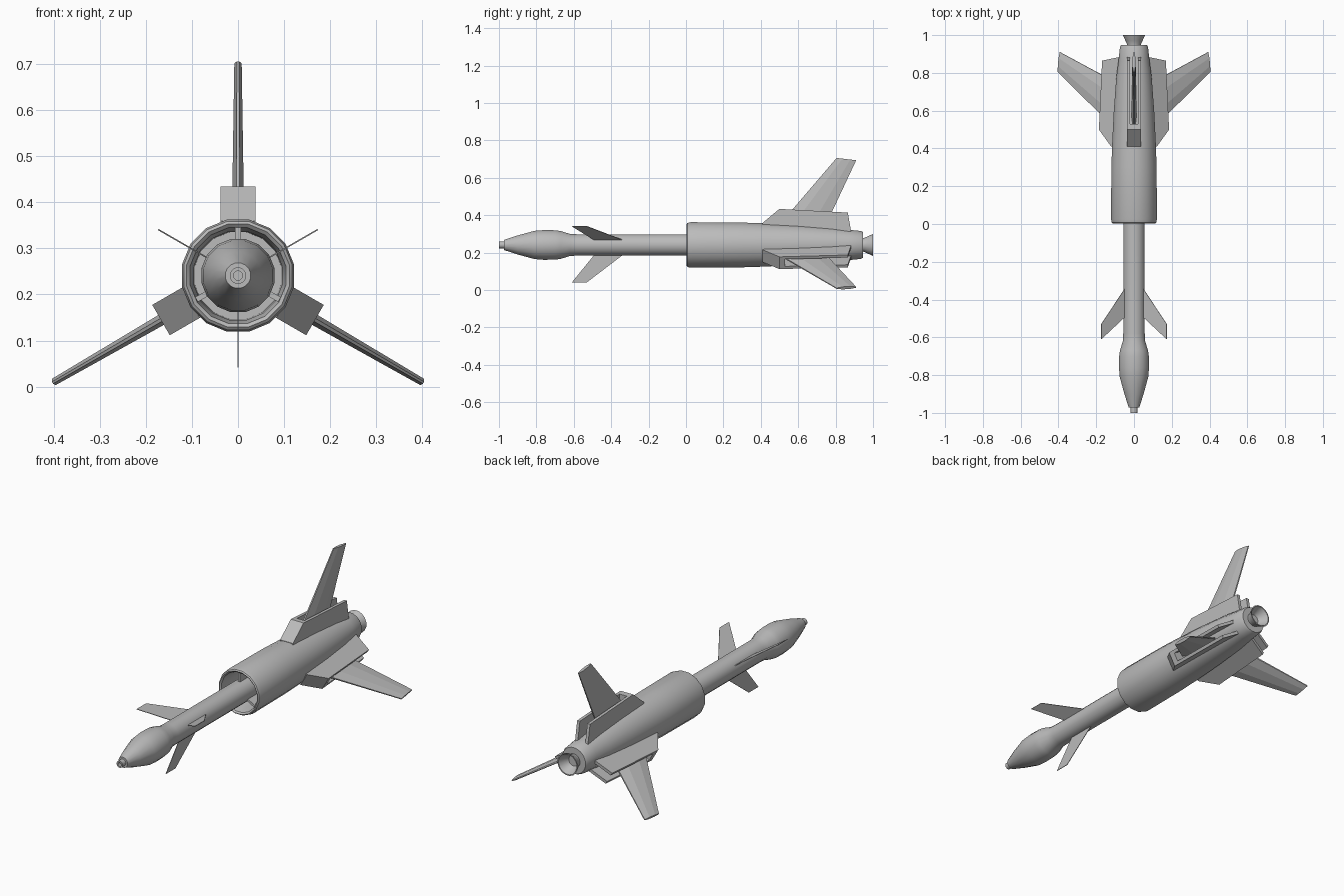
import bpy, bmesh, math
from mathutils import Matrix, Vector

AXIS_Z = 0.241
SIDES = 16

cube = bpy.data.objects.get("Cube")
if cube:
    bpy.data.objects.remove(cube, do_unlink=True)

grey = bpy.data.materials.new("plain_grey")
grey.use_nodes = True
colour = (0.5, 0.5, 0.5, 1)
grey.diffuse_color = colour
grey.node_tree.nodes["Principled BSDF"].inputs["Base Color"].default_value = colour


def finish(bm, name, smooth=None):
    """Turn a bmesh into an object on the body axis."""
    bmesh.ops.recalc_face_normals(bm, faces=bm.faces)
    mesh = bpy.data.meshes.new(name)
    bm.to_mesh(mesh)
    bm.free()
    mesh.materials.append(grey)
    ob = bpy.data.objects.new(name, mesh)
    ob.location.z = AXIS_Z
    bpy.context.collection.objects.link(ob)
    if smooth:
        bpy.ops.object.select_all(action='DESELECT')
        ob.select_set(True)
        bpy.context.view_layer.objects.active = ob
        bpy.ops.object.shade_smooth_by_angle(angle=math.radians(smooth))
    return ob


def lathe(name, profile, sides=SIDES, smooth=35):
    """Spin (y, radius) points round the body axis."""
    bm = bmesh.new()
    rings = []
    for y, r in profile:
        if r == 0:
            rings.append([bm.verts.new((0, y, 0))] * sides)
            continue
        angles = [math.tau * (i + 0.5) / sides for i in range(sides)]
        rings.append([bm.verts.new((r * math.cos(a), y, r * math.sin(a))) for a in angles])
    for a, b in zip(rings, rings[1:]):
        for i in range(sides):
            j = (i + 1) % sides
            bm.faces.new(list(dict.fromkeys((a[i], a[j], b[j], b[i]))))
    return finish(bm, name, smooth)


def plate(bm, outline, x0, x1):
    """Extrude a (y, radius) outline from x0 to x1."""
    face = bm.faces.new([bm.verts.new((x0, y, r)) for y, r in outline])
    out = bmesh.ops.extrude_face_region(bm, geom=[face])
    verts = [v for v in out["geom"] if isinstance(v, bmesh.types.BMVert)]
    bmesh.ops.translate(bm, verts=verts, vec=Vector((x1 - x0, 0, 0)))


def place(bm, name, angle):
    """Swing an upright part round the body axis."""
    bmesh.ops.rotate(bm, verts=bm.verts, cent=(0, 0, 0),
                     matrix=Matrix.Rotation(math.radians(angle), 3, 'Y'))
    finish(bm, name)


def pylon(name, angle):
    bm = bmesh.new()
    # Solid sloping front block
    plate(bm, [(0.41, 0.06), (0.41, 0.118), (0.5, 0.193), (0.53, 0.191), (0.53, 0.06)], -0.038, 0.038)
    # Two walls with an open slot between
    for s in (-1, 1):
        plate(bm, [(0.53, 0.06), (0.53, 0.191), (0.865, 0.173), (0.885, 0.06)], s * 0.038, s * 0.022)
    place(bm, name, angle)


def wing(name, angle):
    # Six-sided section lofted from root to tip
    bm = bmesh.new()
    loops = []
    for r0, r1, lead, trail, thick in ((0.08, 0.08, 0.475, 0.735, 0.014),
                                       (0.465, 0.453, 0.805, 0.91, 0.008)):
        loop = []
        for t, w in ((0, 0.3), (0.3, 1), (0.7, 1), (1, 0.3)):
            loop.append((t, w * thick))
        section = loop + [(t, -x) for t, x in reversed(loop)]
        loops.append([bm.verts.new((x, lead + (trail - lead) * t, r0 + (r1 - r0) * t))
                      for t, x in section])
    a, b = loops
    n = len(a)
    for i in range(n):
        j = (i + 1) % n
        bm.faces.new((a[i], a[j], b[j], b[i]))
    bm.faces.new(a)
    bm.faces.new(b)
    place(bm, name, angle)


def canard(name, angle):
    bm = bmesh.new()
    plate(bm, [(-0.48, 0.04), (-0.61, 0.2), (-0.53, 0.2), (-0.32, 0.04)], -0.0015, 0.0015)
    place(bm, name, angle)


def strut(name, angle):
    bm = bmesh.new()
    plate(bm, [(0.01, 0.04), (0.01, 0.104), (0.3, 0.104), (0.3, 0.04)], -0.006, 0.006)
    place(bm, name, angle)


# Slim forward body with a bulged nose and a hollow tip
lathe("nose_and_body", [(-0.95, 0), (-0.95, 0.01), (-1, 0.01), (-1, 0.018), (-0.972, 0.018),
                        (-0.972, 0.028), (-0.9, 0.052), (-0.81, 0.077), (-0.76, 0.081),
                        (-0.7, 0.08), (-0.67, 0.076), (-0.62, 0.06), (-0.58, 0.058),
                        (0.31, 0.058)])
# Engine cowl with an open intake and closed tail
lathe("engine_cowl", [(0.3, 0.05), (0.3, 0.096), (0.06, 0.098), (0.01, 0.106), (0.003, 0.114),
                      (0.008, 0.12), (0.025, 0.124), (0.3, 0.122), (0.42, 0.118), (0.6, 0.109),
                      (0.78, 0.095), (0.87, 0.083), (0.935, 0.076), (0.947, 0.07), (0.947, 0)])
# Flared hollow nozzle
lathe("nozzle", [(0.93, 0.036), (0.95, 0.037), (0.97, 0.046), (1, 0.06),
                 (1, 0.054), (0.97, 0.04), (0.95, 0.028), (0.95, 0)])

for label, angle in (("top", 0), ("left", 120), ("right", 240)):
    pylon(label + "_pylon", angle)
    wing(label + "_rear_fin", angle)
    strut(label + "_intake_strut", angle)
for label, angle in (("left", 60), ("bottom", 180), ("right", 300)):
    canard(label + "_front_fin", angle)
